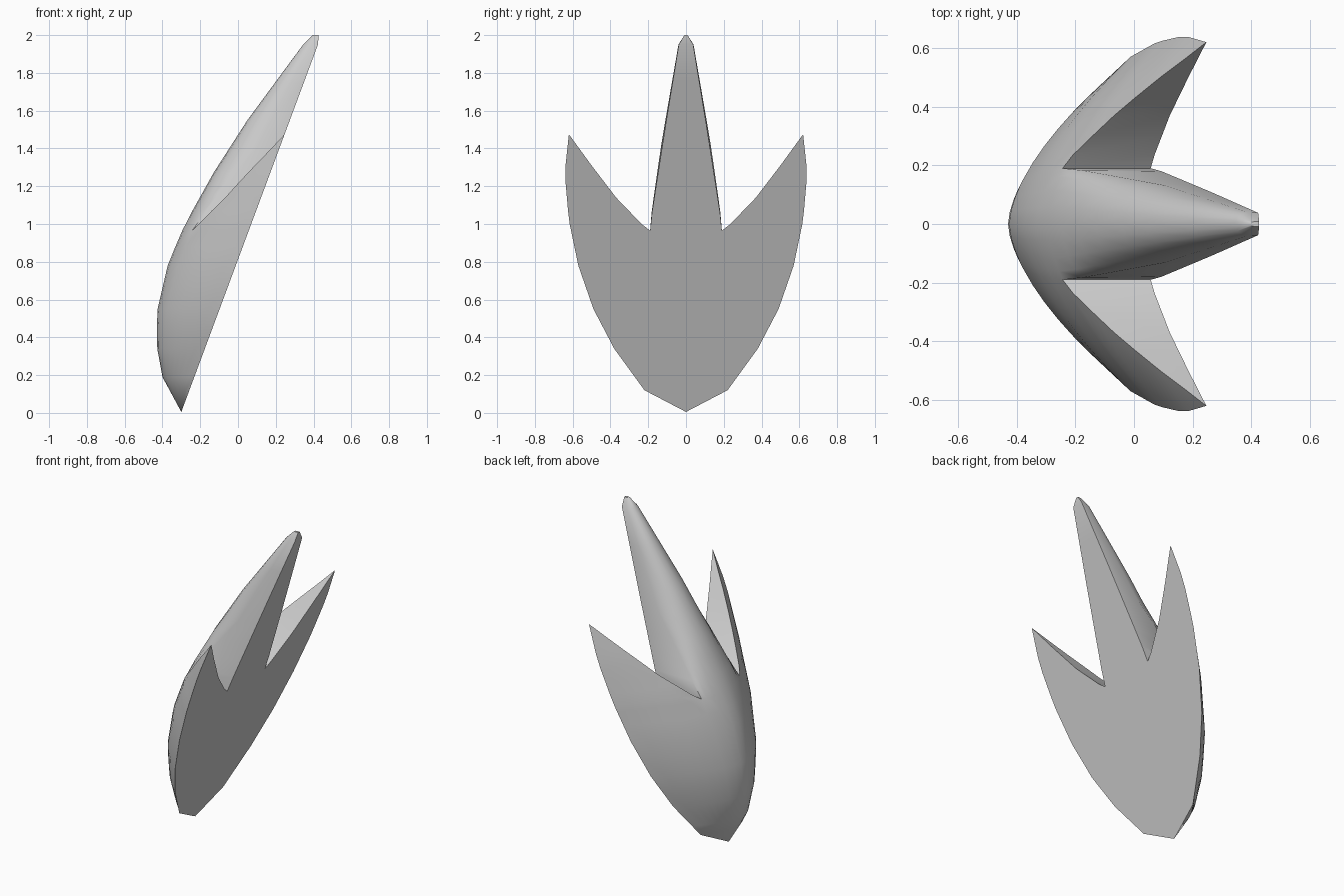
import bpy, bmesh

if "Cube" in bpy.data.objects:
    bpy.data.objects.remove(bpy.data.objects["Cube"])

# Profiles keyed by height: outer half width, back ridge x, lobe inner edge, spire half width
OUTER = [(0.005, 0), (0.12, .22), (0.34, .38), (0.55, .49), (0.78, .57),
         (1.02, .62), (1.27, .642), (1.475, .62), (2, .62)]
RIDGE = [(0.005, -.30), (0.19, -.40), (0.36, -.431), (0.54, -.428), (0.79, -.37), (1.0, -.28),
         (1.27, -.13), (1.55, .05), (1.95, .345), (2.0, .395)]
INNER = [(0.965, .19), (1.0, .235), (1.14, .37), (1.31, .50), (1.475, .62)]
SPIRE = [(0.965, .195), (1.5, .112), (1.95, .038), (2.0, .008)]
NOTCH = 0.965


def lerp(table, z):
    for (a, p), (b, q) in zip(table, table[1:]):
        if z <= b:
            return p + (q - p) * max(0, (z - a) / (b - a))
    return table[-1][1]


def flat_x(z):
    return min(-.302 + .372 * z, .427)


def back_x(y, z):
    w, r = lerp(OUTER, z), lerp(RIDGE, z)
    return r + (flat_x(z) - r) * min(1, y / w if w > 0 else 1) ** 1.65


def shell_row(ys, z):
    return [((back_x(y, z), y, z), (flat_x(z), y, z)) for y in ys]


def spire_row(z):
    # rounded section that grows out of the body section at the notch
    k = min(1, max(0, (z - NOTCH) / .45))
    w, r, f = lerp(SPIRE, z), lerp(RIDGE, z), flat_x(z)
    row = []
    if k == 0:
        w = .19
    for t, d in ((0, 1), (.3, .975), (.6, .90), (.85, .73), (1, .45)):
        x = back_x(w * t, z) * (1 - k) + (f - (f - r) * d) * k
        row.append(((x, w * t * (1 + .05 * k * t), z), (f, w * t, z)))
    return row


bm = bmesh.new()


def face(points):
    unique = list(dict.fromkeys(tuple(round(c, 5) for c in p) for p in points))
    if len(unique) > 2:
        bm.faces.new([bm.verts.new(p) for p in unique])


def loft(rows, inner_wall=False, outer_wall=False):
    for a, b in zip(rows, rows[1:]):
        for i in range(len(a) - 1):
            for s in (0, 1):
                face([a[i][s], a[i + 1][s], b[i + 1][s], b[i][s]])
        for wall, i in ((inner_wall, 0), (outer_wall, -1)):
            if wall:
                face([a[i][0], a[i][1], b[i][1], b[i][0]])


def spread(lo, hi, n):
    return [lo + (hi - lo) * i / n for i in range(n + 1)]


# Lower body
body = []
for z in (.005, .12, .19, .34, .45, .55, .67, .78, .88, NOTCH):
    w = lerp(OUTER, z)
    n = w * .19 / lerp(OUTER, NOTCH)
    body.append(shell_row([n * t for t in (0, .3, .6, .85, 1)] + spread(n, w, 6)[1:], z))
loft(body)

# Side lobe
loft([shell_row(spread(lerp(INNER, z), lerp(OUTER, z), 6), z)
      for z in (NOTCH, 1.0, 1.07, 1.14, 1.22, 1.31, 1.39, 1.475)], inner_wall=True)

# Central spire with its small tip
rows = [spire_row(z) for z in (NOTCH, 1.06, 1.16, 1.27, 1.41, 1.55, 1.75, 1.95, 2.0)]
loft(rows, outer_wall=True)
face([p[0] for p in rows[-1]] + [p[1] for p in reversed(rows[-1])])

# Mirror to the other side and weld
geom = bm.verts[:] + bm.edges[:] + bm.faces[:]
copy = bmesh.ops.duplicate(bm, geom=geom)["geom"]
for v in copy:
    if isinstance(v, bmesh.types.BMVert):
        v.co.y = -v.co.y
bmesh.ops.remove_doubles(bm, verts=bm.verts[:], dist=.0005)
bmesh.ops.recalc_face_normals(bm, faces=bm.faces[:])

mesh = bpy.data.meshes.new("three_pointed_shell")
bm.to_mesh(mesh)
bm.free()
shell = bpy.data.objects.new("three_pointed_shell", mesh)
bpy.context.collection.objects.link(shell)
bpy.context.view_layer.objects.active = shell
shell.select_set(True)
bpy.ops.object.shade_smooth_by_angle(angle=.85)
